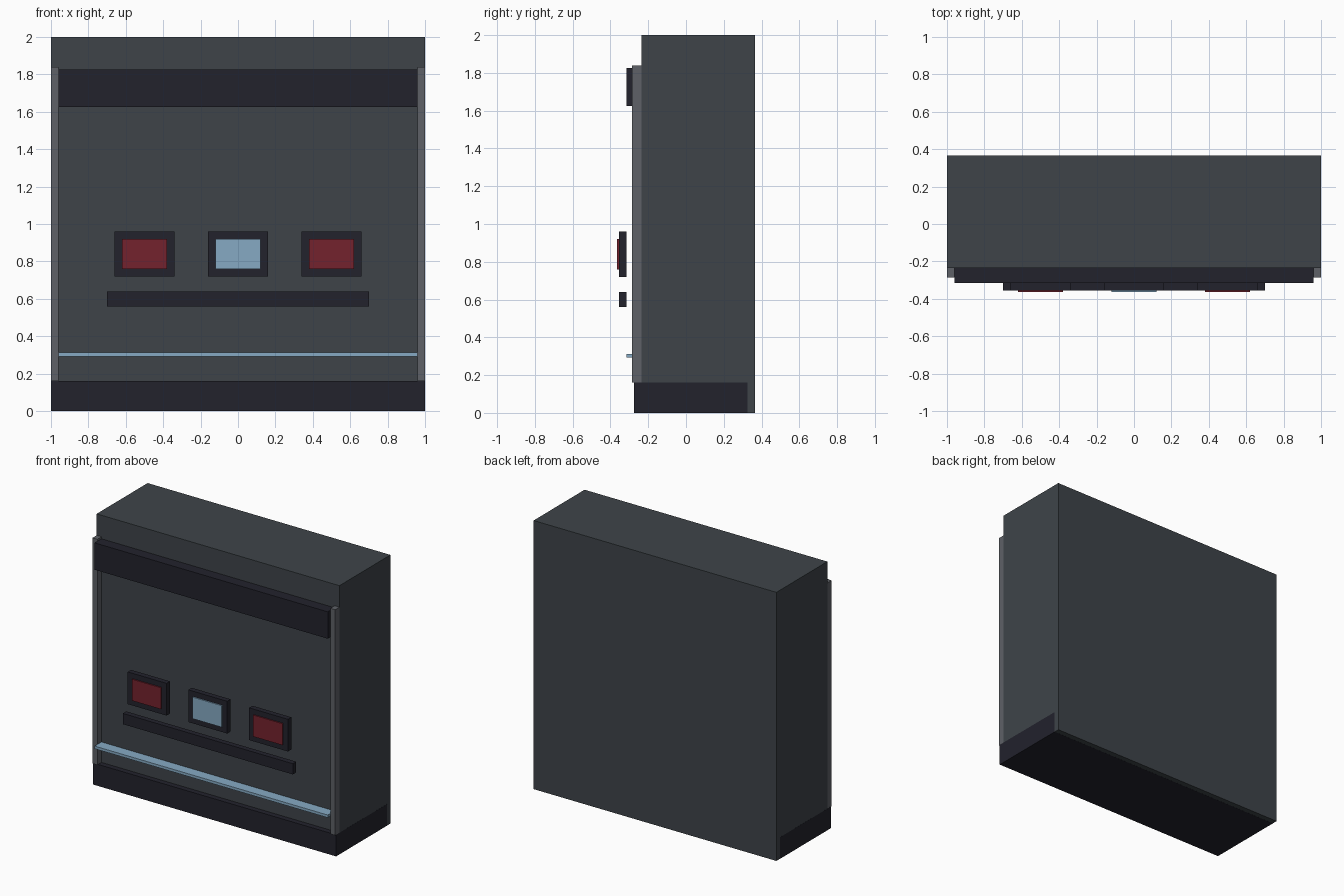
import bpy

if "Cube" in bpy.data.objects:
    bpy.data.objects.remove(bpy.data.objects["Cube"])


def material(name, hex_colour):
    def linear(v):
        v /= 255
        return v / 12.92 if v <= 0.04045 else ((v + 0.055) / 1.055) ** 2.4
    m = bpy.data.materials.new(name)
    m.diffuse_color = [linear(int(hex_colour[i:i + 2], 16)) for i in (0, 2, 4)] + [1.0]
    m.use_nodes = True
    m.node_tree.nodes["Principled BSDF"].inputs["Base Color"].default_value = m.diffuse_color
    return m


slate = material("slate_grey", "3E4449")
dark = material("near_black", "22222C")
steel = material("mid_grey", "5E6167")
red = material("dark_red", "74222D")
blue = material("pale_blue", "86AAC4")


def box(name, x, y, z, mat):
    """Box from (min, max) ranges on each axis."""
    bpy.ops.mesh.primitive_cube_add(
        size=1, location=[(a + b) / 2 for a, b in (x, y, z)])
    ob = bpy.context.object
    ob.name = name
    ob.scale = [b - a for a, b in (x, y, z)]
    bpy.ops.object.transform_apply(location=False, rotation=False, scale=True)
    ob.data.materials.append(mat)
    return ob


FRONT = -0.235  # front face of the cabinet

# Cabinet and plinth (plinth a hair proud so its sides and base show)
box("cabinet_body", (-1, 1), (FRONT, 0.365), (0, 2), slate)
box("plinth", (-1.0005, 1.0005), (-0.275, 0.325), (-0.0005, 0.16), dark)

# Side rails
for side, a, b in (("left", -1, -0.96), ("right", 0.96, 1)):
    box(side + "_rail", (a, b), (-0.285, FRONT), (0.16, 1.84), steel)

# Header band and light strip between the rails
box("header_band", (-0.96, 0.96), (-0.315, FRONT), (1.625, 1.825), dark)
box("light_strip", (-0.96, 0.96), (-0.315, FRONT), (0.292, 0.312), blue)

# Framed screens, standing clear of the cabinet front
for label, cx, mat in (("left", -0.5, red), ("middle", 0, blue), ("right", 0.5, red)):
    box(label + "_screen_frame", (cx - 0.16, cx + 0.16), (-0.355, -0.315), (0.72, 0.96), dark)
    box(label + "_screen", (cx - 0.12, cx + 0.12), (-0.364, -0.355), (0.76, 0.92), mat)

# Ledge below the screens
box("ledge", (-0.7, 0.7), (-0.355, -0.315), (0.56, 0.64), dark)
